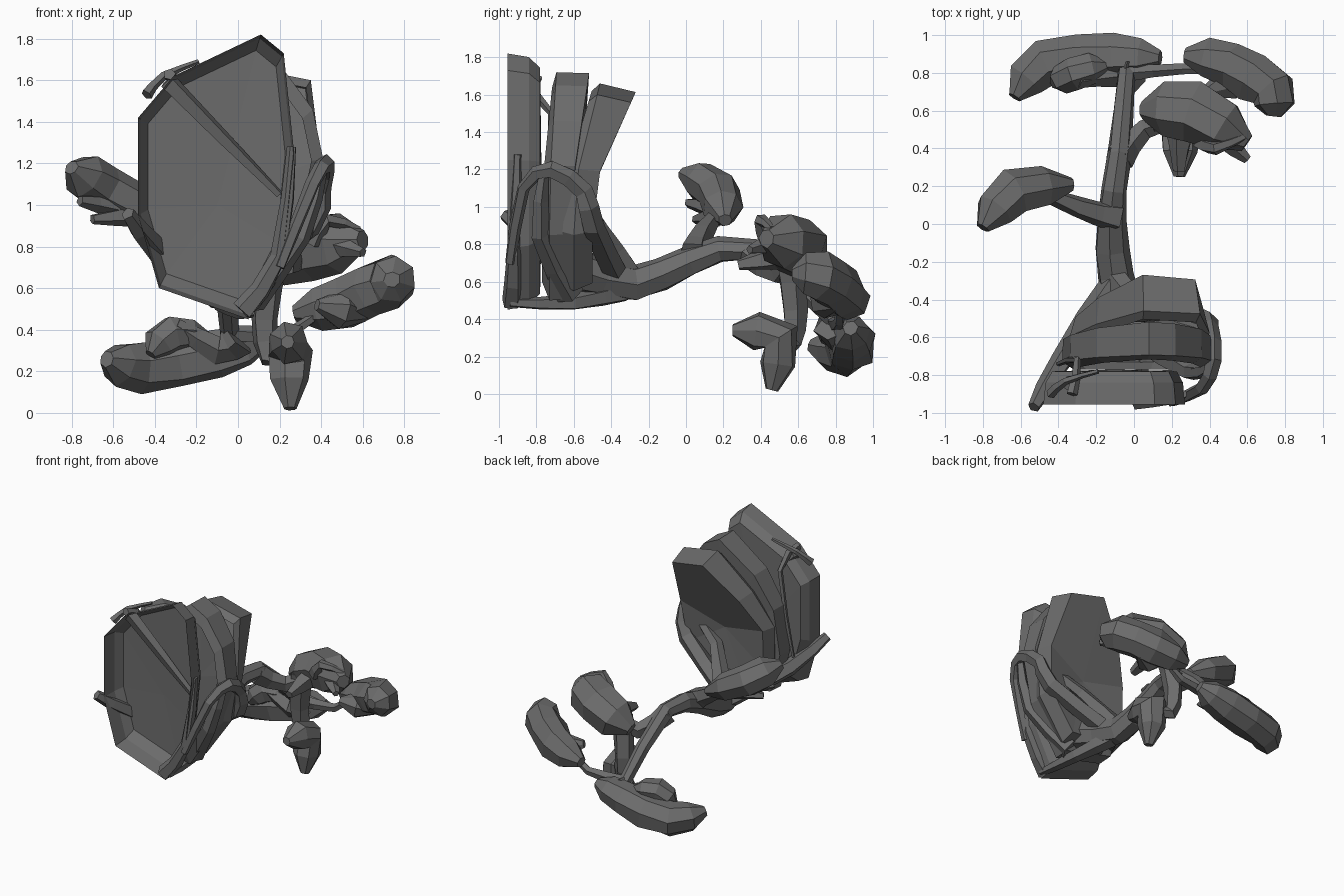
import bpy
import bmesh
import math
import random
from mathutils import Vector

random.seed(4)

cube = bpy.data.objects.get("Cube")
if cube:
    bpy.data.objects.remove(cube, do_unlink=True)

GREY = (.15, .15, .15, 1)
stone_grey = bpy.data.materials.new("stone_grey")
stone_grey.use_nodes = True
stone_grey.diffuse_color = GREY
stone_grey.node_tree.nodes["Principled BSDF"].inputs["Base Color"].default_value = GREY


def finish(name, bm):
    """Turn a bmesh into a flat-shaded object."""
    bmesh.ops.recalc_face_normals(bm, faces=bm.faces)
    mesh = bpy.data.meshes.new(name)
    bm.to_mesh(mesh)
    bm.free()
    mesh.materials.append(stone_grey)
    obj = bpy.data.objects.new(name, mesh)
    bpy.context.collection.objects.link(obj)


def taper(t):
    """Limb profile: thick at the start, thin at the end."""
    return 1 - .6 * t


def bean(t):
    """Foliage profile: full in the middle, blunt at both ends."""
    return .3 + .7 * math.sqrt(max(math.sin(math.pi * t), 0))


def smooth_path(points):
    """Insert a rounded midpoint into every span of a path."""
    points = [Vector(p) for p in points]
    path = [points[0]]
    for i in range(len(points) - 1):
        before = points[max(i - 1, 0)]
        start, end = points[i], points[i + 1]
        after = points[min(i + 2, len(points) - 1)]
        path.append((start + end) * .5 + (start + end - before - after) * .06)
        path.append(end)
    return path


def bridge(bm, low, high):
    """Join two loops of equal length with quads."""
    for k in range(len(low)):
        bm.faces.new((low[k - 1], low[k], high[k], high[k - 1]))


def limb(name, radius, *points, profile=taper, sides=5, rough=.1):
    """Faceted limb swept along a path, with its radius set by a profile."""
    bm = bmesh.new()
    path = smooth_path(points)
    last = len(path) - 1
    normal = Vector((0, .3, 1))
    rings = []
    for i, point in enumerate(path):
        tangent = (path[min(i + 1, last)] - path[max(i - 1, 0)]).normalized()
        # Carry the frame along the path so that the limb does not twist
        normal = (normal - tangent * normal.dot(tangent)).normalized()
        side = tangent.cross(normal)
        ring = []
        for k in range(sides):
            angle = math.tau * k / sides
            offset = side * math.cos(angle) + normal * math.sin(angle)
            width = radius * profile(i / last) * random.uniform(1 - rough, 1 + rough)
            ring.append(bm.verts.new(point + offset * width))
        rings.append(ring)
    for low, high in zip(rings, rings[1:]):
        bridge(bm, low, high)
    bm.faces.new(rings[0])
    bm.faces.new(rings[-1])
    finish(name, bm)


def foliage(name, radius, *points):
    limb(name, radius, *points, profile=bean, sides=7)


def slab(name, outline, layers, hub):
    """Rock slab: an x-z outline repeated at (depth, scale, lean), closed at a hub.

    Lean pushes the part above the waist of the rock backwards."""
    bm = bmesh.new()
    cx = sum(x for x, z in outline) / len(outline)
    cz = sum(z for x, z in outline) / len(outline)
    loops = []
    for depth, scale, lean in layers:
        loop = []
        for x, z in outline:
            height = cz + (z - cz) * scale
            y = depth + lean * max(height - 1.1, 0)
            loop.append(bm.verts.new((cx + (x - cx) * scale, y, height)))
        loops.append(loop)
    for outer, inner in zip(loops, loops[1:]):
        bridge(bm, outer, inner)
    middle = bm.verts.new(hub)
    for k in range(len(outline)):
        bm.faces.new((loops[-1][k - 1], loops[-1][k], middle))
    finish(name, bm)


# Front rock: a shell that is open towards the front
slab("front_rock_shell",
     [(-.48, 1.42), (-.31, 1.62), (.11, 1.82), (.22, 1.73),
      (.27, 1.25), (.22, .78), (.05, .45), (-.38, .6), (-.48, .95)],
     [(-.955, 1, 0), (-.84, .97, 0), (-.78, .88, 0)], (-.1, -.77, 1))

# Fold inside the front shell
limb("front_rock_fold", .05, (-.34, -.85, 1.6), (.2, -.79, 1.05), sides=4)

# Middle rock, thicker towards its top
slab("middle_rock",
     [(-.34, 1.25), (-.2, 1.5), (.08, 1.72), (.22, 1.65), (.36, 1.46),
      (.41, 1.22), (.33, .85), (.1, .5), (-.3, .6), (-.38, .9)],
     [(-.77, .85, .1), (-.73, 1, .06), (-.61, .99, .15)], (.05, -.56, 1.1))

# Back rock leaning away, with a dished back
slab("back_rock",
     [(-.34, 1.12), (-.2, 1.38), (.05, 1.66), (.35, 1.6),
      (.4, 1.2), (.36, .85), (.15, .55), (-.2, .58), (-.34, .8)],
     [(-.66, .93, .3), (-.6, 1, .25), (-.5, .92, .45)], (.03, -.52, 1.05))

# Trunk reaching out from the rocks and drooping at its end
limb("trunk", .115, (0, -.58, .66), (-.1, -.28, .59), (-.12, .02, .71),
     (-.08, .36, .77), (-.04, .82, .36), sides=7)

# Branches from the trunk to the foliage
limb("right_upper_branch", .08, (-.1, .04, .74), (-.3, .09, .86), (-.5, .18, .98))
limb("left_upper_branch", .085, (-.08, .34, .75), (.06, .5, .64), (.32, .58, .78))
limb("hanging_branch", .085, (.16, .55, .74), (.13, .58, .45), (.15, .57, .27), (.26, .52, .28))
limb("left_lower_branch", .045, (-.04, .8, .38), (.26, .82, .39), (.42, .82, .52))
limb("low_branch", .1, (0, .78, .36), (-.1, .8, .3), (-.3, .76, .42))

# Foliage clumps, drooping and bean-shaped
foliage("right_upper_foliage", .12, (-.8, -.02, 1.18), (-.64, .17, 1.08), (-.33, .21, .93))
foliage("low_foliage", .13, (-.63, .67, .26), (-.47, .86, .22), (-.1, .89, .29), (.14, .88, .35))
foliage("low_foliage_ridge", .09, (-.42, .74, .28), (-.32, .8, .38), (-.14, .84, .36))
foliage("left_lower_foliage", .135, (.27, .89, .48), (.52, .84, .54), (.73, .71, .63), (.74, .57, .64))
foliage("left_lower_foliage_underside", .1, (.38, .7, .52), (.62, .8, .47))
foliage("left_upper_foliage", .16, (.05, .6, .68), (.32, .6, .8), (.6, .43, .83))
foliage("hanging_foliage", .11, (.24, .25, .34), (.25, .5, .3), (.25, .46, .02))

# Short spurs on the foliage
limb("upper_spur", .05, (.36, .44, .82), (.43, .4, .93), (.58, .46, .88))
limb("side_spur", .06, (.48, .45, .8), (.6, .34, .77))
limb("under_spur", .08, (.25, .52, .74), (.24, .28, .69))
limb("outer_spur", .06, (-.6, .14, 1), (-.76, .01, 1.02))
limb("inner_spur", .06, (-.48, .17, .95), (-.7, .05, .93))

# Roots gripping the rocks
limb("front_root", .06, (.02, -.93, .49), (.2, -.92, .75), (.26, -.9, 1.28))
limb("left_root", .07, (-.05, -.38, .64), (.34, -.5, .9), (.4, -.55, 1.08),
     (.42, -.72, 1.2), (.36, -.87, 1.1), (.2, -.94, .7))
limb("bottom_root", .065, (-.08, -.33, .55), (.02, -.6, .49), (.06, -.94, .49))
limb("right_root", .09, (-.1, -.33, .6), (-.38, -.72, .77), (-.53, -.97, .96))
limb("back_root", .07, (-.09, -.3, .64), (.08, -.48, .92), (.4, -.58, 1.12))
limb("lower_left_root", .075, (.06, -.62, .54), (.3, -.78, .85), (.4, -.76, 1.18))
limb("top_root", .03, (-.44, -.9, 1.53), (-.36, -.83, 1.62), (-.19, -.78, 1.69))
limb("top_side_root", .03, (-.33, -.9, 1.63), (-.3, -.72, 1.5), (-.4, -.74, .85))
